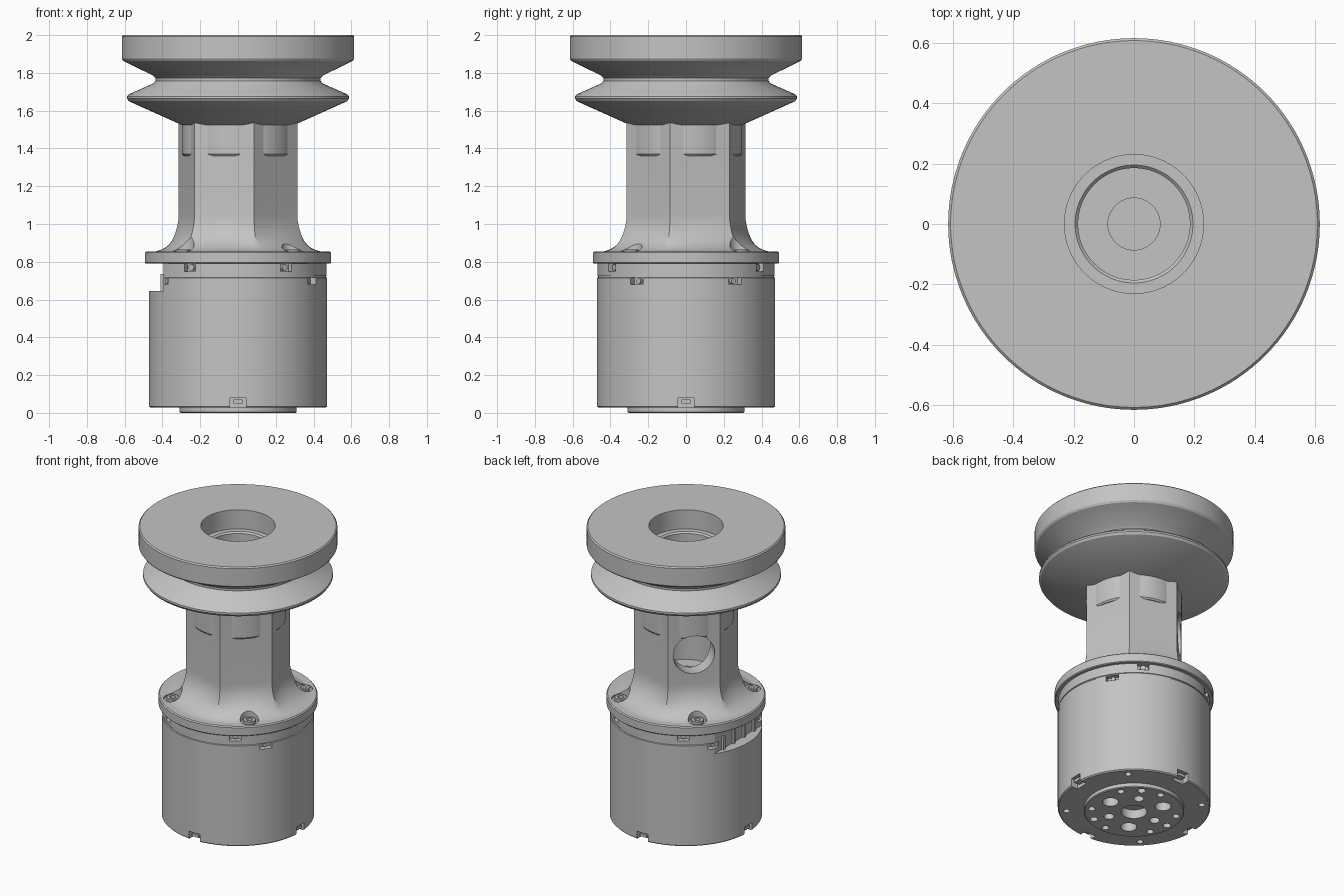
import bpy, bmesh, math
from mathutils import Matrix, Vector

cube = bpy.data.objects.get("Cube")
if cube:
    bpy.data.objects.remove(cube, do_unlink=True)

grey = bpy.data.materials.new("machined_grey")
grey.use_nodes = True
shade = (0.55, 0.55, 0.55, 1)
grey.diffuse_color = shade
for node in grey.node_tree.nodes:
    if node.type == 'BSDF_PRINCIPLED':
        node.inputs["Base Color"].default_value = shade
parts = []


def polar(r, deg, z=0.0):
    a = math.radians(deg)
    return Vector((r * math.cos(a), r * math.sin(a), z))


def make(name, bm, keep=True):
    bmesh.ops.recalc_face_normals(bm, faces=bm.faces)
    mesh = bpy.data.meshes.new(name)
    bm.to_mesh(mesh)
    bm.free()
    obj = bpy.data.objects.new(name, mesh)
    bpy.context.scene.collection.objects.link(obj)
    if keep:
        parts.append(obj)
    return obj


def lathe(name, profile, ring=False, steps=128, at=(0, 0, 0)):
    """Spin an (r, z) profile; a ring profile is closed on itself."""
    bm = bmesh.new()
    vs = [bm.verts.new((r, 0, z)) for r, z in profile]
    pairs = list(zip(vs, vs[1:])) + ([(vs[-1], vs[0])] if ring else [])
    es = [bm.edges.new(p) for p in pairs]
    bmesh.ops.spin(bm, geom=vs + es, cent=(0, 0, 0), axis=(0, 0, 1),
                   angle=math.tau, steps=steps, use_merge=True)
    bmesh.ops.remove_doubles(bm, verts=bm.verts, dist=1e-5)
    bmesh.ops.translate(bm, verts=bm.verts, vec=at)
    return make(name, bm)


def add_box(bm, r0, r1, width, z0, z1, deg=0):
    """Box spanning radii r0..r1 in the direction deg."""
    m = (Matrix.Rotation(math.radians(deg), 4, 'Z')
         @ Matrix.Translation(((r0 + r1) / 2, 0, (z0 + z1) / 2))
         @ Matrix.Diagonal((r1 - r0, width, z1 - z0, 1)))
    bmesh.ops.create_cube(bm, size=1, matrix=m)


def add_rod(bm, a, b, radius, sides=32):
    """Cylinder from point a to point b."""
    a, b = Vector(a), Vector(b)
    d = b - a
    m = Matrix.Translation((a + b) / 2) @ d.to_track_quat('Z', 'Y').to_matrix().to_4x4()
    bmesh.ops.create_cone(bm, cap_ends=True, segments=sides, radius1=radius,
                          radius2=radius, depth=d.length, matrix=m)


def cut(obj, bm):
    cutter = make("cutter", bm, keep=False)
    cutter.hide_render = True
    mod = obj.modifiers.new("cut", 'BOOLEAN')
    mod.operation = 'DIFFERENCE'
    mod.solver = 'EXACT'
    mod.object = cutter
    bpy.context.view_layer.update()
    graph = bpy.context.evaluated_depsgraph_get()
    mesh = bpy.data.meshes.new_from_object(obj.evaluated_get(graph))
    obj.modifiers.clear()
    obj.data = mesh
    bpy.data.objects.remove(cutter, do_unlink=True)


# Grooved wheel with stepped bore
lathe("grooved_wheel", [
    (.23, 2), (.607, 2), (.615, 1.992), (.615, 1.875), (.607, 1.863),
    (.452, 1.787), (.438, 1.773), (.437, 1.758), (.447, 1.745), (.575, 1.688),
    (.587, 1.676), (.588, 1.664), (.578, 1.65), (.3, 1.525),
    (.185, 1.525), (.185, 1.86), (.195, 1.87), (.23, 1.87)], ring=True)

# Round collar that shows through the column flats
collar = lathe("column_collar", [(.19, 1.36), (.288, 1.36), (.296, 1.37),
                                 (.296, 1.54), (.19, 1.54)], ring=True)

# Six-sided column flaring into a round foot
COUNT, TOP, BLEND, FOOT = 96, 1.535, 1.05, .853
levels = [TOP, BLEND] + [BLEND - (BLEND - FOOT) * math.sin(k * math.pi / 20)
                         for k in range(1, 11)]
bm = bmesh.new()
loops = []
for z in levels:
    u = max(0, min(1, (BLEND - z) / (BLEND - FOOT)))
    flare = .16 * (1 - math.sqrt(1 - u * u))
    loop = []
    for i in range(COUNT):
        deg = -15 + i * 360 / COUNT
        off = (deg + 15) % 60 - 30
        flat = .282 / math.cos(math.radians(off))
        r = flat + (.3 - flat) * u ** 3 + flare
        loop.append(bm.verts.new(polar(r, deg, z)))
    loops.append(loop)
for a, b in zip(loops, loops[1:]):
    for i in range(COUNT):
        j = (i + 1) % COUNT
        bm.faces.new((a[i], a[j], b[j], b[i]))
bm.faces.new(loops[0])
bm.faces.new(loops[-1])
column = make("hex_column", bm)

# Foot flange
flange = lathe("foot_flange", [(0, .79), (.487, .79), (.492, .795), (.492, .848),
                               (.485, .855), (0, .855)])

# Motor housing with seam groove and bottom face plate
housing = lathe("motor_housing", [
    (0, 0), (.305, 0), (.31, .005), (.31, .028), (.465, .028), (.472, .035),
    (.472, .715), (.465, .717), (.465, .724), (.469, .726), (.469, .792), (0, .792)])

# Column bore, centre hole and side window
bm = bmesh.new()
add_rod(bm, (0, 0, 1.0), (0, 0, 1.7), .185, 96)
cut(column, bm)
for target in (column, flange, housing):
    bm = bmesh.new()
    add_rod(bm, (0, 0, .6), (0, 0, 1.1), .086, 48)
    cut(target, bm)
for target in (column, collar):
    bm = bmesh.new()
    add_rod(bm, polar(.1, 135, 1.25), polar(.5, 135, 1.25), .13, 64)
    cut(target, bm)

# Screw pockets in the foot, with socket screws
corners = [45, 135, 225, 315]
for target in (column, flange):
    bm = bmesh.new()
    for deg in corners:
        add_rod(bm, polar(.41, deg, .842), polar(.41, deg, 1.02), .058)
    cut(target, bm)
for deg in corners:
    lathe("foot_screw", [(0, .848), (.02, .848), (.02, .865), (.037, .865),
                         (.04, .862), (.04, .84)], steps=24, at=polar(.41, deg))

# Connector opening on the housing's right
bm = bmesh.new()
add_box(bm, .395, .6, .7, .645, .79, 180)
cut(housing, bm)

# Slots around the rim and along the bottom edge
upper = [57, 123, 237, 303]
lower = [33.5, 146.5, 213.5, 326.5]
feet = [0, 90, 180, 270]
bm = bmesh.new()
for deg in upper:
    add_box(bm, .435, .6, .07, .748, .81, deg)
for deg in lower:
    add_box(bm, .435, .6, .08, .68, .716, deg)
for deg in feet:
    add_box(bm, .42, .6, .085, -.02, .082, deg)
cut(housing, bm)
bm = bmesh.new()
for deg in upper:
    add_rod(bm, polar(.42, deg, .77), polar(.455, deg, .77), .017, 16)
for deg in lower:
    add_rod(bm, polar(.42, deg, .698), polar(.455, deg, .698), .014, 16)
for deg in feet:
    add_box(bm, .41, .462, .05, .05, .07, deg)
make("slot_fittings", bm)

# Connector ribs standing in the opening
bm = bmesh.new()
for y in (-.16, -.05, .06, .17):
    bmesh.ops.create_cube(bm, size=1, matrix=Matrix.Translation((-.395, y, .69))
                          @ Matrix.Diagonal((.03, .02, .09, 1)))
make("connector_ribs", bm)

# Hole pattern in the bottom face
bm = bmesh.new()
add_rod(bm, (0, 0, -.05), (0, 0, .06), .08, 48)
holes = [(.42, d, .02) for d in corners]
for turn in (0, 120, 240):
    holes += [(.19, turn, .05), (.165, turn + 60, .032), (.265, turn + 60, .025),
              (.265, turn + 32, .022), (.265, turn + 88, .022)]
for r, deg, size in holes:
    add_rod(bm, polar(r, deg, -.05), polar(r, deg, .06), size, 24)
cut(housing, bm)

# One finish for every part, smooth with crisp edges
bpy.ops.object.select_all(action='DESELECT')
for obj in parts:
    obj.data.materials.clear()
    obj.data.materials.append(grey)
    obj.select_set(True)
bpy.context.view_layer.objects.active = parts[0]
bpy.ops.object.shade_smooth_by_angle(angle=math.radians(30))
